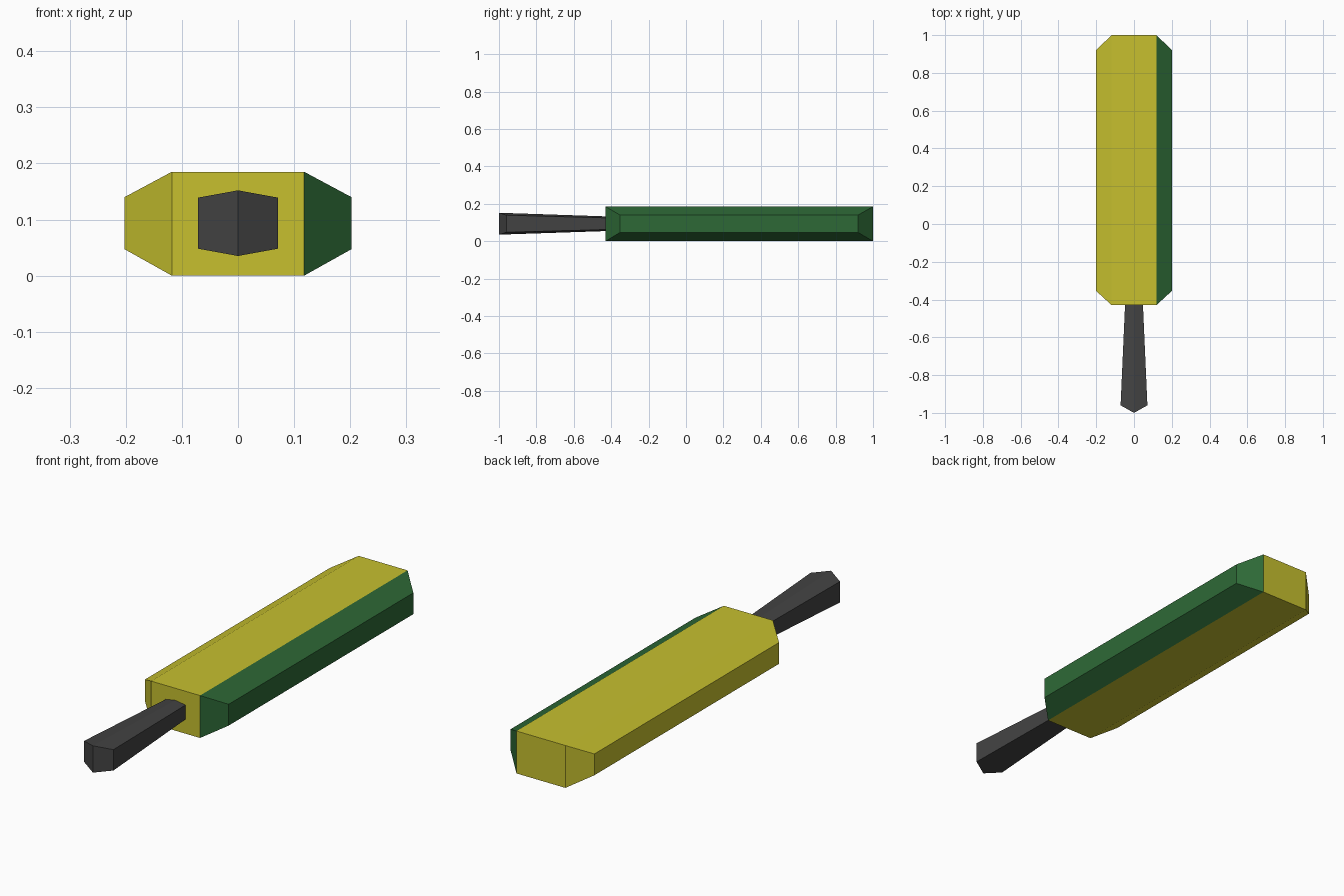
import bpy

if "Cube" in bpy.data.objects:
    bpy.data.objects.remove(bpy.data.objects["Cube"])


def material(name, rgb):
    m = bpy.data.materials.new(name)
    m.diffuse_color = (*rgb, 1)
    m.use_nodes = True
    m.node_tree.nodes["Principled BSDF"].inputs["Base Color"].default_value = m.diffuse_color
    return m


def loft(name, rings, materials):
    """Skin matching point rings and cap both ends."""
    n = len(rings[0])
    verts = [p for ring in rings for p in ring]
    faces = [(k * n + i, k * n + (i + 1) % n, (k + 1) * n + (i + 1) % n, (k + 1) * n + i)
             for k in range(len(rings) - 1) for i in range(n)]
    return make(name, verts, faces + [tuple(reversed(range(n))),
                tuple(range(len(verts) - n, len(verts)))], materials)


def make(name, verts, faces, materials):
    mesh = bpy.data.meshes.new(name)
    mesh.from_pydata(verts, [], faces)
    for m in materials:
        mesh.materials.append(m)
    obj = bpy.data.objects.new(name, mesh)
    bpy.context.collection.objects.link(obj)
    return obj


yellow = material("sponge yellow", (0.57, 0.53, 0.028))
green = material("scourer green", (0.027, 0.141, 0.037))
grey = material("handle dark grey", (0.056, 0.056, 0.056))

# Block: rectangles lofted along x, narrowing at both sides
def rect(x, y0, y1, z0, z1):
    return [(x, y0, z0), (x, y1, z0), (x, y1, z1), (x, y0, z1)]

small, large = (-0.353, 0.92, 0.047, 0.14), (-0.43, 1.0, 0.0, 0.185)
block = loft("block", [rect(-0.202, *small), rect(-0.118, *large),
                       rect(0.118, *large), rect(0.202, *small)], [yellow, green])
# Green on the right-hand bevelled side
for face in block.data.polygons:
    face.material_index = int(face.center.x > 0.12)

# Handle: tapered six-sided bar with a wedge-shaped end
def hexagon(y_mid, y_side, w, side, ridge, zc=0.0935):
    return [(0, y_mid, zc - ridge), (w, y_side, zc - side), (w, y_side, zc + side),
            (0, y_mid, zc + ridge), (-w, y_side, zc + side), (-w, y_side, zc - side)]

rings = hexagon(-1.0, -0.96, 0.071, 0.0455, 0.0585) + hexagon(-0.42, -0.42, 0.047, 0.031, 0.039)
faces = [(i, (i + 1) % 6, (i + 1) % 6 + 6, i + 6) for i in range(6)]
# Two end facets meet on the centre line
faces += [(3, 2, 1, 0), (0, 5, 4, 3), (6, 7, 8, 9, 10, 11)]
handle = make("handle", rings, faces, [grey])

# Make all normals face outward
import bmesh
for obj in (block, handle):
    bm = bmesh.new()
    bm.from_mesh(obj.data)
    bmesh.ops.recalc_face_normals(bm, faces=bm.faces)
    bm.to_mesh(obj.data)
    bm.free()
